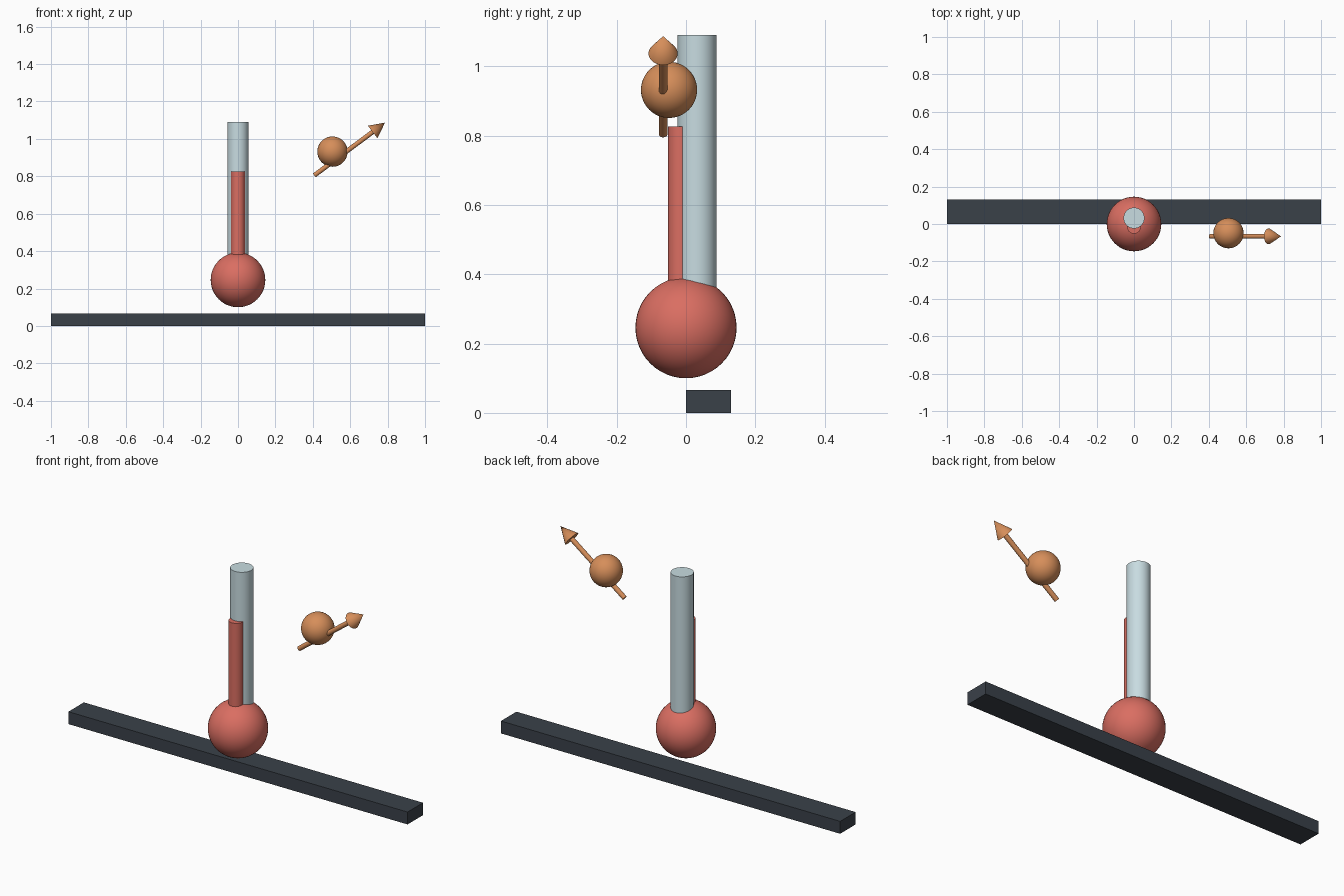
import bpy
from math import radians
from mathutils import Vector

cube = bpy.data.objects.get("Cube")
if cube:
    bpy.data.objects.remove(cube, do_unlink=True)


def material(name, *srgb):
    """Flat material from 0-255 display values, stored as linear."""
    linear = [((c / 255 + 0.055) / 1.055) ** 2.4 for c in srgb]
    mat = bpy.data.materials.new(name)
    mat.use_nodes = True
    mat.diffuse_color = (*linear, 1)
    mat.node_tree.nodes["Principled BSDF"].inputs["Base Color"].default_value = (*linear, 1)
    return mat


def finish(name, mat, smooth=True):
    obj = bpy.context.object
    obj.name = obj.data.name = name
    obj.data.materials.append(mat)
    if smooth:
        bpy.ops.object.shade_smooth_by_angle(angle=radians(35))
    return obj


def ball(name, mat, centre, radius):
    bpy.ops.mesh.primitive_uv_sphere_add(segments=48, ring_count=24, radius=radius, location=centre)
    return finish(name, mat)


def rod(name, mat, start, end, radius, tip=None):
    """Round bar between two points; a tip radius of 0 makes a cone."""
    start, end = Vector(start), Vector(end)
    axis = end - start
    bpy.ops.mesh.primitive_cone_add(
        vertices=40, radius1=radius, radius2=radius if tip is None else tip,
        depth=axis.length, location=(start + end) / 2,
        rotation=axis.to_track_quat("Z", "Y").to_euler())
    return finish(name, mat)


red = material("warm red", 218, 110, 98)
glass = material("pale blue grey", 200, 220, 225)
orange = material("copper orange", 214, 142, 90)
dark = material("dark slate", 58, 65, 73)

# Base bar
bpy.ops.mesh.primitive_cube_add(size=1, location=(0, 0.065, 0.033))
bar = finish("base_bar", dark, smooth=False)
bar.scale = (2, 0.13, 0.066)

# Bulb, tube and liquid column
ball("bulb", red, (0, 0, 0.246), 0.146)
rod("tube", glass, (0, 0.032, 0.27), (0, 0.032, 1.09), 0.056)
rod("liquid_column", red, (0, -0.015, 0.27), (0, -0.015, 0.827), 0.037)

# Floating ball with an arrow passing through it
ball("arrow_ball", orange, (0.505, -0.049, 0.932), 0.081)
tail, neck, point = (0.408, -0.066, 0.805), (0.72, -0.066, 1.037), (0.786, -0.066, 1.087)
rod("arrow_shaft", orange, tail, neck, 0.0125)
rod("arrow_head", orange, neck, point, 0.042, tip=0)
